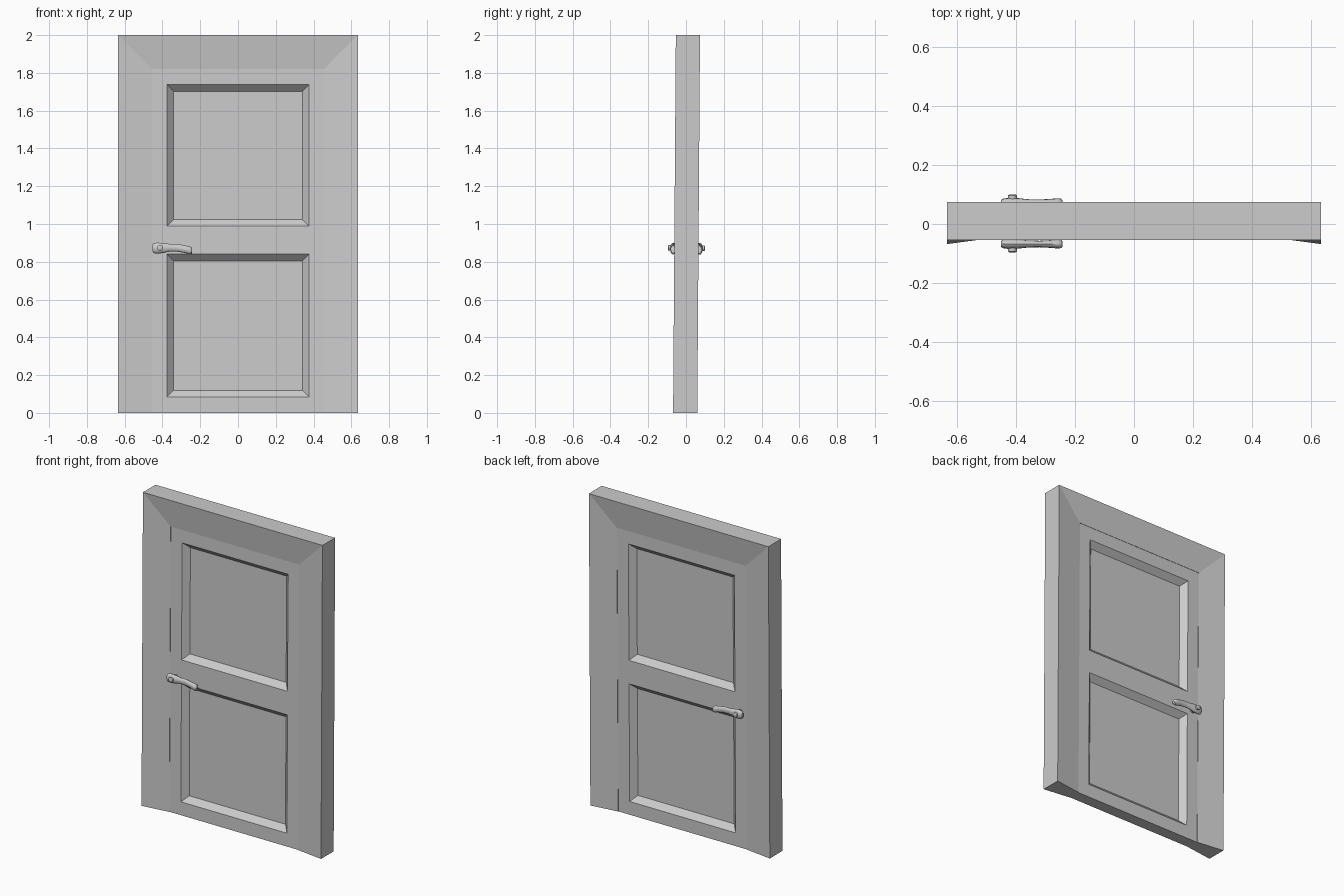
import bpy, bmesh, math
from mathutils import Matrix

if "Cube" in bpy.data.objects:
    bpy.data.objects.remove(bpy.data.objects["Cube"])

# the whole assembly leans back very slightly
LEAN = Matrix.Translation((0, 0.003, 1)) @ Matrix.Rotation(-0.0072, 4, 'X') @ Matrix.Translation((0, 0, -1))


def finish(bm, name, smooth=False):
    bmesh.ops.recalc_face_normals(bm, faces=bm.faces)
    bm.transform(LEAN)
    me = bpy.data.meshes.new(name)
    bm.to_mesh(me)
    bm.free()
    ob = bpy.data.objects.new(name, me)
    bpy.context.collection.objects.link(ob)
    if smooth:
        bpy.ops.object.select_all(action='DESELECT')
        ob.select_set(True)
        bpy.context.view_layer.objects.active = ob
        bpy.ops.object.shade_smooth_by_angle(angle=math.radians(40))
    return ob


def loft(bm, rings):
    """Skin a list of closed point rings and cap both ends."""
    loops = [[bm.verts.new(p) for p in r] for r in rings]
    n = len(loops[0])
    for a, b in zip(loops, loops[1:]):
        for i in range(n):
            j = (i + 1) % n
            bm.faces.new((a[i], a[j], b[j], b[i]))
    bm.faces.new(loops[0])
    bm.faces.new(loops[-1])


# door frame: mitred trim, tapering towards the door, open at the floor
W, H, T = 0.635, 2.0, 0.064
IW, IH, IT = 0.455, 1.82, 0.040
bm = bmesh.new()
loft(bm, [[(s * W, -T, zo), (s * W, T, zo), (s * IW, IT, zi), (s * IW, -IT, zi)]
          for s, zo, zi in ((-1, 0, 0), (-1, H, IH), (1, H, IH), (1, 0, 0))])
finish(bm, "door_frame")

# door leaf: grid slab with two recessed panels on each side
D = 0.038
xs = [-0.457, -0.375, 0.375, 0.457]
zs = [0.0, 0.085, 0.84, 0.99, 1.737, 1.822]
bm = bmesh.new()
grid = [[bm.verts.new((x, -D, z)) for x in xs] for z in zs]
for r in range(len(zs) - 1):
    for c in range(len(xs) - 1):
        bm.faces.new((grid[r][c], grid[r][c + 1], grid[r + 1][c + 1], grid[r + 1][c]))
ext = bmesh.ops.extrude_face_region(bm, geom=bm.faces[:], use_keep_orig=True)
bmesh.ops.translate(bm, vec=(0, 2 * D, 0),
                    verts=[v for v in ext["geom"] if isinstance(v, bmesh.types.BMVert)])
bmesh.ops.recalc_face_normals(bm, faces=bm.faces)
bm.normal_update()
panels = [f for f in bm.faces if abs(f.normal.y) > 0.9 and f.calc_area() > 0.5]
bmesh.ops.inset_individual(bm, faces=panels, thickness=0.049, depth=-0.035)
finish(bm, "door_leaf")

# lever handles: x, centre z, half height, half depth along the grip
SECTIONS = [(-0.452, 0.872, 0.018, 0.009), (-0.445, 0.872, 0.027, 0.014),
            (-0.425, 0.872, 0.029, 0.017), (-0.395, 0.872, 0.026, 0.016),
            (-0.36, 0.874, 0.020, 0.012), (-0.32, 0.873, 0.020, 0.011),
            (-0.285, 0.867, 0.020, 0.013), (-0.26, 0.861, 0.021, 0.015),
            (-0.248, 0.858, 0.020, 0.014), (-0.243, 0.857, 0.013, 0.009)]
for side, label in ((-1, "front"), (1, "back")):
    bm = bmesh.new()
    rings = []
    for x, zc, hz, hy in SECTIONS:
        rings.append([(x, side * 0.070 + hy * math.cos(a), zc + hz * math.sin(a))
                      for a in (math.tau * k / 12 for k in range(12))])
    loft(bm, rings)
    finish(bm, label + "_lever", True)

# spindle through the door with a rounded cap at both ends
bm = bmesh.new()
profile = [(-0.098, 0.011), (-0.095, 0.015), (-0.084, 0.015), (0.084, 0.015), (0.095, 0.015), (0.098, 0.011)]
loft(bm, [[(-0.413 + r * math.cos(math.tau * k / 16), y, 0.873 + r * math.sin(math.tau * k / 16))
           for k in range(16)] for y, r in profile])
finish(bm, "handle_spindle", True)
